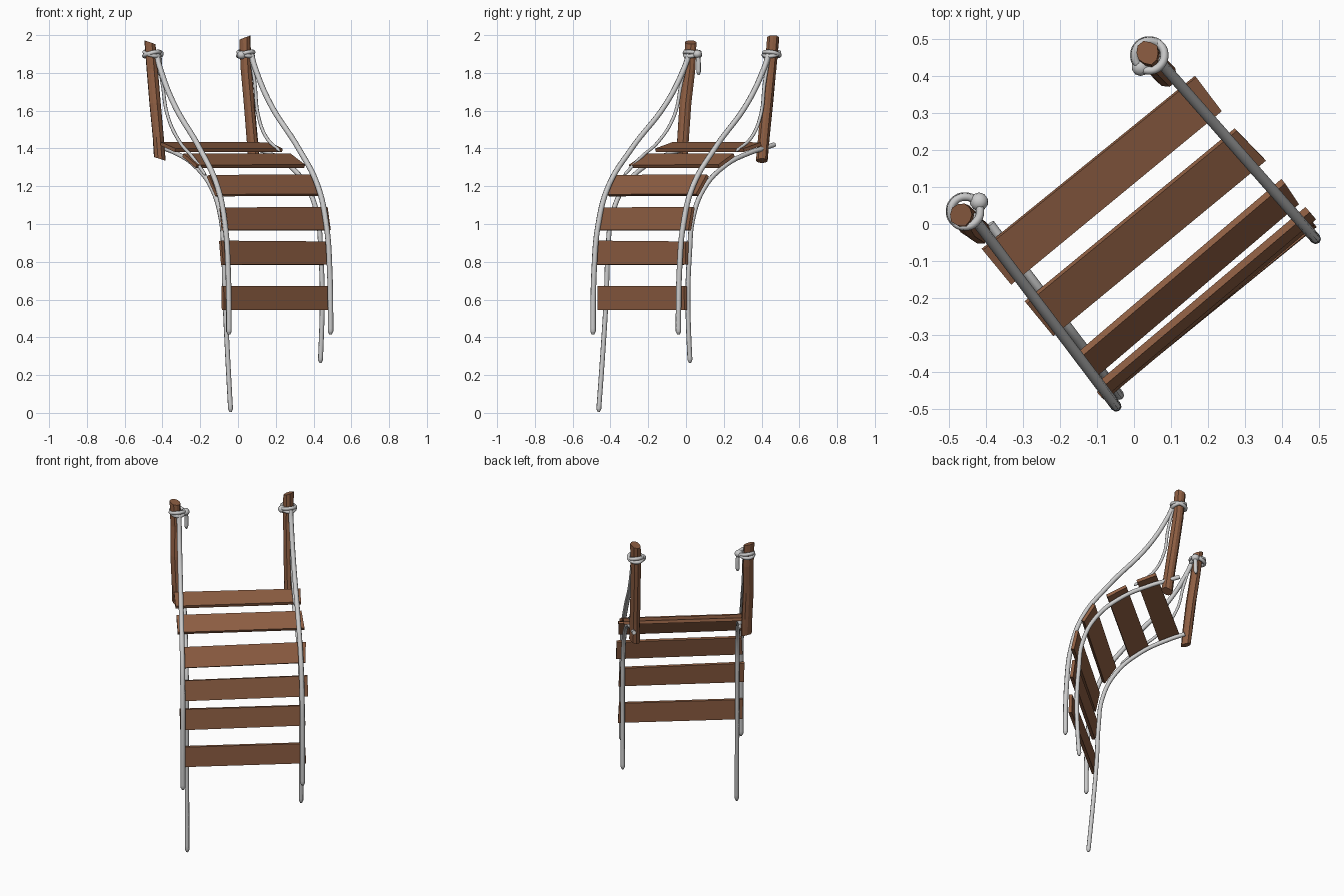
import bpy, bmesh, math, random
from mathutils import Vector, Matrix

if "Cube" in bpy.data.objects:
    bpy.data.objects.remove(bpy.data.objects["Cube"])

random.seed(4)
wood = bpy.data.materials.new("weathered_wood")
wood.diffuse_color = (0.27, 0.112, 0.055, 1)
wood.use_nodes = True
wood.node_tree.nodes["Principled BSDF"].inputs["Base Color"].default_value = wood.diffuse_color

# each side of the bridge lies in a vertical plane: origin + s * direction, height z
SIDES = {"left": (Vector((-0.45, 0.04, 0)), Vector((0.603, -0.798, 0))),
         "right": (Vector((0.05, 0.46, 0)), Vector((0.66, -0.75, 0)))}
ACROSS = Vector((0.77, 0.64, 0))


def on_side(side, pts):
    o, d = SIDES[side]
    return [o + d * s + Vector((0, 0, z)) for s, z in pts]


def finish(bm, name, mat=None):
    me = bpy.data.meshes.new(name)
    bmesh.ops.recalc_face_normals(bm, faces=bm.faces[:])
    bm.to_mesh(me)
    bm.free()
    ob = bpy.data.objects.new(name, me)
    bpy.context.collection.objects.link(ob)
    if mat:
        me.materials.append(mat)
    return ob


def rope(name, pts, radius, closed=False):
    cu = bpy.data.curves.new(name, 'CURVE')
    cu.dimensions = '3D'
    cu.bevel_depth = radius
    cu.bevel_resolution = 2
    cu.resolution_u = 8
    cu.use_fill_caps = True
    if not closed:  # rounded tip at the free end
        a, b = Vector(pts[-2]), Vector(pts[-1])
        pts = list(pts[:-1]) + [b + (a - b).normalized() * 0.015, b]
    sp = cu.splines.new('BEZIER')
    sp.bezier_points.add(len(pts) - 1)
    sp.use_cyclic_u = closed
    sp.use_smooth = True
    for p, co in zip(sp.bezier_points, pts):
        p.co = co
        p.handle_left_type = p.handle_right_type = 'AUTO'
    if not closed:
        sp.bezier_points[-1].radius = 0.45
    ob = bpy.data.objects.new(name, cu)
    bpy.context.collection.objects.link(ob)
    return ob


def post(name, path, slant):
    # rough log lofted through rings, with slanted broken ends
    bm = bmesh.new()
    n, rings = 10, []
    bumps = [random.uniform(0.92, 1.1) for _ in range(n)]
    for i, c in enumerate(path):
        end = i in (0, len(path) - 1)
        ring = []
        for k in range(n):
            a = 2 * math.pi * k / n
            r = 0.031 * bumps[k] * random.uniform(0.95, 1.05)
            dz = slant * math.cos(a) if end else 0
            ring.append(bm.verts.new(Vector(c) + Vector((r * math.cos(a), r * math.sin(a), dz))))
        rings.append(ring)
    for a, b in zip(rings, rings[1:]):
        for k in range(n):
            bm.faces.new((a[k], a[(k + 1) % n], b[(k + 1) % n], b[k]))
    bm.faces.new(rings[0])
    bm.faces.new(rings[-1])
    finish(bm, name, wood)


post("left_post", [(-0.413, -0.02, 1.345), (-0.422, -0.014, 1.46), (-0.439, -0.002, 1.64),
                   (-0.454, 0.02, 1.82), (-0.466, 0.026, 1.962)], -0.01)
post("right_post", [(0.085, 0.402, 1.335), (0.075, 0.412, 1.46), (0.058, 0.43, 1.64),
                    (0.042, 0.448, 1.82), (0.036, 0.462, 1.987)], 0.012)

# planks: centre x, y, z and tilt in degrees
planks = [(-0.085, 0.117, 1.407, 16), (0.03, -0.02, 1.335, 28), (0.142, -0.15, 1.205, 57),
          (0.193, -0.21, 1.028, 78), (0.19, -0.231, 0.848, 84), (0.20, -0.233, 0.608, 89)]
for i, (x, y, z, tilt) in enumerate(planks):
    ang = math.radians(39.7 + random.uniform(-0.6, 0.6))
    t = math.radians(tilt)
    u = Vector((math.cos(ang), math.sin(ang), 0))
    w = Vector((math.sin(ang) * math.cos(t), -math.cos(ang) * math.cos(t), -math.sin(t)))
    nrm = u.cross(w)
    bm = bmesh.new()
    bmesh.ops.create_cube(bm, size=1)
    jitter = {}
    for v in bm.verts:
        key = (v.co.x > 0, v.co.y > 0)
        if key not in jitter:
            jitter[key] = (random.uniform(-0.006, 0.006), random.uniform(-0.003, 0.003))
        jx, jy = jitter[key]
        v.co = (Vector((x, y, z)) + u * (v.co.x * 0.735 + jx)
                + w * (v.co.y * 0.124 + jy) + nrm * v.co.z * 0.019)
    finish(bm, f"plank_{i + 1}", wood)

# ropes along both sides
handrail = [(0.03, 1.90), (0.06, 1.83), (0.18, 1.64), (0.41, 1.40), (0.565, 1.20),
            (0.632, 1.0), (0.66, 0.75), (0.667, 0.415)]
deck = [(-0.01, 1.42), (0.07, 1.40), (0.16, 1.378), (0.335, 1.31), (0.485, 1.19),
        (0.565, 1.03), (0.588, 0.85), (0.60, 0.6)]
for side, end, start, shift in (("left", (0.65, 0.005), 1, 0.025), ("right", (0.585, 0.265), 0, 0)):
    rope(f"{side}_handrail_rope", on_side(side, handrail), 0.0145)
    rope(f"{side}_deck_rope", [p + ACROSS * shift for p in on_side(side, deck[start:] + [end])], 0.013)
rope("left_hanging_rope", on_side("left", [(0.04, 1.88), (0.08, 1.75), (0.13, 1.57), (0.24, 1.43),
                                           (0.34, 1.36), (0.46, 1.26)]), 0.009)
rope("right_hanging_rope", on_side("right", [(0.03, 1.88), (0.06, 1.74), (0.085, 1.58), (0.15, 1.46),
                                             (0.26, 1.385)]), 0.009)

# rope loops and knots at the post tops
for side, c, knot in (("left", Vector((-0.456, 0.034, 1.9)), Vector((-0.418, 0.06, 1.9))),
                      ("right", Vector((0.041, 0.455, 1.9)), Vector((0.018, 0.424, 1.895)))):
    for j, (tilt, r) in enumerate(((0.012, 0.041), (-0.012, 0.039))):
        pts = [c + Vector((r * math.cos(a), r * math.sin(a), tilt * math.cos(a + 0.6)))
               for a in [k * math.pi / 4 for k in range(8)]]
        rope(f"{side}_loop_{j + 1}", pts, 0.011, True)
    bm = bmesh.new()
    bmesh.ops.create_icosphere(bm, subdivisions=2, radius=0.025,
                               matrix=Matrix.Translation(knot) @ Matrix.Diagonal((1, 1, 0.9, 1)))
    for f in bm.faces:
        f.smooth = True
    finish(bm, f"{side}_knot")
rope("left_knot_tail", [(-0.418, 0.06, 1.9), (-0.414, 0.066, 1.86), (-0.416, 0.067, 1.79)], 0.012)
